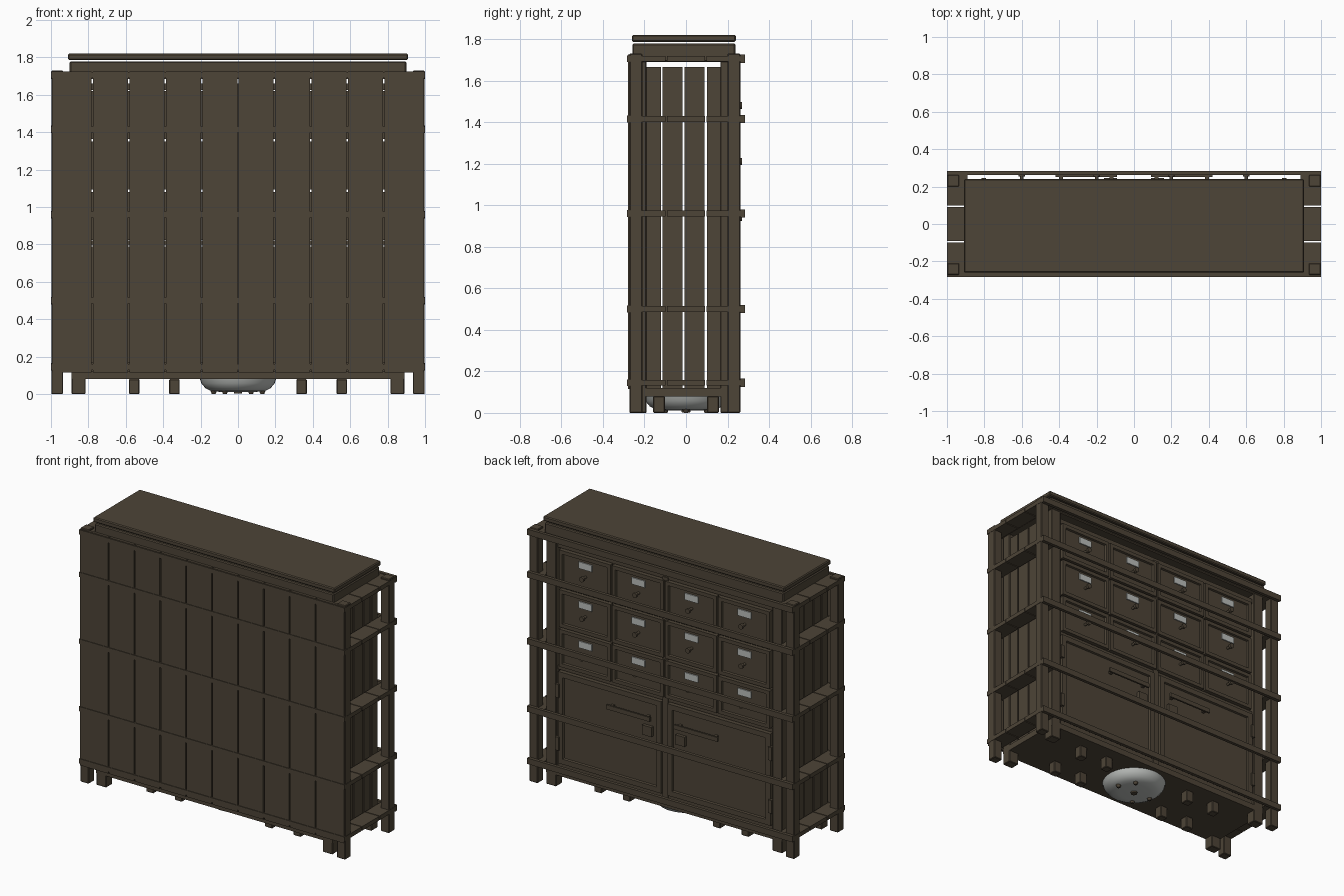
import bpy, bmesh, math
from mathutils import Matrix, Vector

old = bpy.data.objects.get("Cube")
if old:
    bpy.data.objects.remove(old)


def material(name, rgb):
    m = bpy.data.materials.new(name)
    m.use_nodes = True
    m.diffuse_color = (*rgb, 1)
    m.node_tree.nodes["Principled BSDF"].inputs["Base Color"].default_value = (*rgb, 1)
    return m


WOOD = material("dark brown wood", (0.075, 0.058, 0.038))
GREY = material("light grey", (0.5, 0.52, 0.5))


def finish(name, bm, mat):
    mesh = bpy.data.meshes.new(name)
    bm.to_mesh(mesh)
    bm.free()
    mesh.materials.append(mat)
    ob = bpy.data.objects.new(name, mesh)
    bpy.context.collection.objects.link(ob)
    return ob


def add_box(bm, xs, ys, zs):
    size = [b[1] - b[0] for b in (xs, ys, zs)]
    mid = Vector([(b[0] + b[1]) / 2 for b in (xs, ys, zs)])
    mat = Matrix.Translation(mid) @ Matrix.Diagonal((*size, 1))
    return bmesh.ops.create_cube(bm, size=1, matrix=mat)["verts"]


def boxes(name, specs, mat=WOOD, bevel=0):
    bm = bmesh.new()
    for s in specs:
        add_box(bm, *s)
    ob = finish(name, bm, mat)
    if bevel:
        mod = ob.modifiers.new("edge bevel", "BEVEL")
        mod.width = bevel
        mod.segments = 1
    return ob


def both(lo, hi):
    return [(lo, hi), (-hi, -lo)]


def paneled(name, xs, zs, face, rim, depth):
    # board with a framed, sunken panel on its +y face
    bm = bmesh.new()
    add_box(bm, xs, (face - 0.03, face), zs)
    bm.normal_update()
    front = [f for f in bm.faces if f.normal.y > 0.9]
    bmesh.ops.inset_region(bm, faces=front, thickness=rim)
    bmesh.ops.inset_region(bm, faces=front, thickness=0.006, depth=-depth)
    return finish(name, bm, WOOD)


LEVELS = [0.145, 0.5, 0.96, 1.415, 1.705]

# Outer crate: corner posts, front planks, battens and end shelves
boxes("corner_posts", [(x, y, (0, 1.73)) for x in both(0.935, 0.998)
                       for y in ((-0.272, -0.21), (0.2, 0.262))], bevel=0.004)
edges = [-0.998, -0.78, -0.585, -0.39, -0.195, 0, 0.195, 0.39, 0.585, 0.78, 0.998]
boxes("front_planks", [((a + 0.004, b - 0.004), (-0.28, -0.262), (0.115, 1.725))
                       for a, b in zip(edges, edges[1:])])
boxes("front_battens", [((-1, 1), (-0.284, -0.258), (z - 0.016, z + 0.016)) for z in LEVELS])
boxes("back_battens", [((-1, 1), (0.262, 0.284), (z - 0.02, z + 0.02)) for z in LEVELS])
rows = [(-0.272, -0.098), (-0.092, 0.092), (0.098, 0.262)]
boxes("end_shelves", [(x, y, (z - 0.014, z + 0.014)) for x in both(0.89, 1)
                      for y in rows for z in LEVELS])

# Inner cabinet: corner posts, end planks, floor, rails
boxes("cabinet_posts", [(x, y, (0, 1.7)) for x in both(0.815, 0.89)
                        for y in ((-0.255, -0.19), (0.165, 0.235))], bevel=0.004)
slats = [(-0.2, -0.12), (-0.112, -0.017), (-0.008, 0.09), (0.1, 0.19)]
boxes("end_planks", [(x, y, (0.12, 1.665)) for x in both(0.855, 0.88) for y in slats])
boxes("cabinet_floor", [((-0.89, 0.89), (-0.255, 0.235), (0.08, 0.12))])
boxes("cabinet_rails", [((-0.82, 0.82), (0.17, 0.215), z)
                        for z in ((0.12, 0.16), (0.795, 0.82), (1.625, 1.66))]
      + [((-0.02, 0.02), (0.17, 0.222), (0.12, 1.64))])
boxes("cabinet_top", [((-0.9, 0.9), (-0.258, 0.238), (1.69, 1.778))], bevel=0.006)
boxes("lid", [((-0.91, 0.91), (-0.26, 0.24), (1.787, 1.82))], bevel=0.006)

# Drawers in three rows of four, each with a label and a knob
knobs = bmesh.new()
labels = []
for col in range(4):
    cx = -0.6 + 0.4 * col
    for row in range(3):
        z0 = 0.825 + 0.27 * row
        paneled(f"drawer_{row}_{col}", (cx - 0.194, cx + 0.194), (z0, z0 + 0.255), 0.235, 0.035, 0.012)
        labels.append(((cx - 0.05, cx + 0.05), (0.222, 0.23), (z0 + 0.165, z0 + 0.21)))
        for r, y, h in ((0.009, 0.24, 0.04), (0.017, 0.262, 0.016)):
            bmesh.ops.create_cone(knobs, cap_ends=True, segments=12, radius1=r, radius2=r, depth=h,
                                  matrix=Matrix.Translation((cx, y, z0 + 0.115))
                                  @ Matrix.Rotation(math.pi / 2, 4, "X"))
finish("drawer_knobs", knobs, WOOD)
boxes("drawer_labels", labels, GREY)

# Double doors with bar handles, lock plates and hinges
for name, xs in (("left_door", (0.024, 0.8)), ("right_door", (-0.8, -0.024))):
    paneled(name, xs, (0.165, 0.79), 0.235, 0.05, 0.012)
fittings = []
for s in (0, 1):
    fittings += [
        (both(0.09, 0.42)[s], (0.25, 0.262), (0.645, 0.675)),
        (both(0.11, 0.13)[s], (0.22, 0.252), (0.65, 0.67)),
        (both(0.38, 0.4)[s], (0.22, 0.252), (0.65, 0.67)),
        (both(0.09, 0.16)[s], (0.22, 0.245), (0.535, 0.6)),
    ]
    fittings += [(both(0.79, 0.815)[s], (0.22, 0.245), (z - 0.045, z + 0.045)) for z in (0.3, 0.66)]
boxes("door_fittings", fittings)

# Short feet under the floor
boxes("floor_feet", [((x - 0.028, x + 0.028), (y - 0.028, y + 0.028), (0, 0.08))
                     for x in (-0.555, -0.34, 0.34, 0.555) for y in (-0.13, 0.13)], bevel=0.004)

# Round bowl under the floor, turned from a profile
bm = bmesh.new()
profile = [(0, 0.012), (0.1, 0.012), (0.145, 0.017), (0.175, 0.032), (0.196, 0.058), (0.205, 0.085)]
verts = [bm.verts.new((r, 0, z)) for r, z in profile]
lines = [bm.edges.new(p) for p in zip(verts, verts[1:])]
bmesh.ops.spin(bm, geom=verts + lines, axis=(0, 0, 1), cent=(0, 0, 0), angle=math.tau, steps=40)
bmesh.ops.remove_doubles(bm, verts=bm.verts, dist=0.0005)
bmesh.ops.recalc_face_normals(bm, faces=bm.faces)
if sum(f.normal.z for f in bm.faces) > 0:
    bmesh.ops.reverse_faces(bm, faces=bm.faces)
bowl = finish("bowl", bm, GREY)
for f in bowl.data.polygons:
    f.use_smooth = True

# Small pegs and centre ring on the bowl's underside
bm = bmesh.new()
for x, y in ((0.13, 0), (-0.13, 0), (0.07, 0.1), (-0.07, -0.1)):
    bmesh.ops.create_cone(bm, cap_ends=True, segments=12, radius1=0.01, radius2=0.022, depth=0.03,
                          matrix=Matrix.Translation((x, y, 0.015)))
bmesh.ops.create_cone(bm, cap_ends=True, segments=16, radius1=0.02, radius2=0.022, depth=0.012,
                      matrix=Matrix.Translation((0, 0, 0.008)))
finish("bowl_pegs", bm, WOOD)
